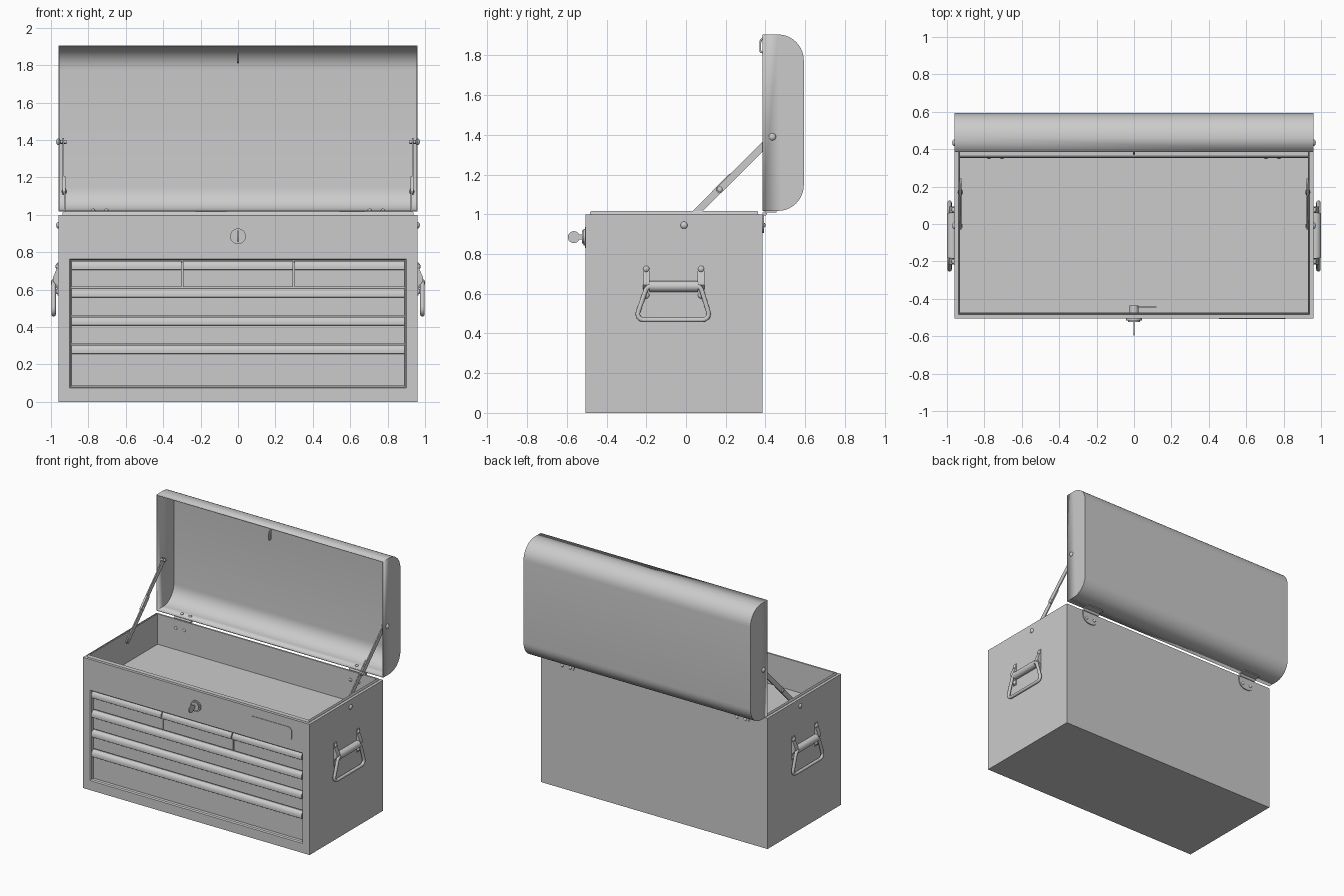
import bpy, bmesh, math
from mathutils import Vector, Matrix

if "Cube" in bpy.data.objects:
    bpy.data.objects.remove(bpy.data.objects["Cube"])


def finish(name, bm, recalc=True):
    if recalc:
        bmesh.ops.recalc_face_normals(bm, faces=bm.faces)
    me = bpy.data.meshes.new(name)
    bm.to_mesh(me)
    bm.free()
    ob = bpy.data.objects.new(name, me)
    bpy.context.collection.objects.link(ob)
    return ob


def fillet(pts, n=6):
    """Closed 2D outline from (u, v, radius) corners."""
    out = []
    for i, (u, v, r) in enumerate(pts):
        p = Vector((u, v))
        if r == 0:
            out.append(p)
            continue
        a = p + (Vector(pts[i - 1][:2]) - p).normalized() * r
        b = p + (Vector(pts[(i + 1) % len(pts)][:2]) - p).normalized() * r
        c, d = a.lerp(p, .552), b.lerp(p, .552)
        for k in range(n + 1):
            t = k / n
            s = 1 - t
            out.append(a * s**3 + c * 3 * s * s * t + d * 3 * s * t * t + b * t**3)
    return out


def prism(name, pts, lo, hi, axis='x', open_at=None):
    """Extrude an outline along x (points are y,z) or y (points are x,z)."""
    bm = bmesh.new()
    put = (lambda p, h: (h, p[0], p[1])) if axis == 'x' else (lambda p, h: (p[0], h, p[1]))
    a = [bm.verts.new(put(p, lo)) for p in pts]
    b = [bm.verts.new(put(p, hi)) for p in pts]
    bm.faces.new(a)
    bm.faces.new(b[::-1])
    n = len(pts)
    sides = [bm.faces.new((a[i], b[i], b[(i + 1) % n], a[(i + 1) % n])) for i in range(n)]
    bmesh.ops.recalc_face_normals(bm, faces=bm.faces)
    if open_at is not None:
        bmesh.ops.delete(bm, geom=[sides[open_at]], context='FACES_ONLY')
    return finish(name, bm, False)


def box(name, x0, x1, y0, y1, z0, z1):
    return prism(name, [(y0, z0), (y1, z0), (y1, z1), (y0, z1)], x0, x1)


def rod(name, p, q, r, seg=24):
    p, q = Vector(p), Vector(q)
    d = q - p
    bm = bmesh.new()
    m = Matrix.Translation((p + q) / 2) @ d.to_track_quat('Z', 'Y').to_matrix().to_4x4()
    bmesh.ops.create_cone(bm, cap_ends=True, segments=seg, radius1=r, radius2=r, depth=d.length, matrix=m)
    return finish(name, bm)


def rivet(name, p, axis, r=.018, h=.012):
    """Flattened dome centred on a surface."""
    s = [h if a == axis else r for a in 'xyz']
    bm = bmesh.new()
    bmesh.ops.create_uvsphere(bm, u_segments=16, v_segments=10, radius=1,
                              matrix=Matrix.Translation(p) @ Matrix.Diagonal((*s, 1)))
    return finish(name, bm)


def bar(name, p, q, x, w=.036, t=.008):
    """Flat bar in the side plane between two (y, z) points."""
    p, q = Vector(p), Vector(q)
    d = (q - p).normalized()
    n = Vector((-d.y, d.x)) * w / 2
    e = d * w / 2
    pts = [p - e + n, q + e + n, q + e - n, p - e - n]
    return prism(name, fillet([(*c, w * .4) for c in pts], 4), x - t / 2, x + t / 2)


def wire(name, pts, r, cyclic=True):
    cu = bpy.data.curves.new(name, 'CURVE')
    cu.dimensions = '3D'
    cu.bevel_depth = r
    cu.bevel_resolution = 3
    cu.use_fill_caps = True
    sp = cu.splines.new('POLY')
    sp.points.add(len(pts) - 1)
    for c, p in zip(sp.points, pts):
        c.co = (*p, 1)
    sp.use_cyclic_u = cyclic
    ob = bpy.data.objects.new(name, cu)
    bpy.context.collection.objects.link(ob)


# chest body: outer walls, raised rim, tray and recessed drawer opening
W, F, B = .96, -.505, .385
bm = bmesh.new()


def loft(loops):
    rows = [[bm.verts.new(p) for p in l] for l in loops]
    faces = [[bm.faces.new((a[i], a[(i + 1) % 4], b[(i + 1) % 4], b[i])) for i in range(4)]
             for a, b in zip(rows, rows[1:])]
    return rows, faces


def level(i, z):
    x, y0, y1 = W - i, F + i, B - i
    return [(-x, y0, z), (x, y0, z), (x, y1, z), (-x, y1, z)]


def front(x, z0, z1, y):
    return [(-x, y, z0), (x, y, z0), (x, y, z1), (-x, y, z1)]


rows, faces = loft([level(0, 0), level(0, 1), level(.021, 1), level(.023, 1.012),
                    level(.027, 1.017), level(.031, 1.012), level(.031, .78)])
bm.faces.new(rows[0][::-1])
bm.faces.new(rows[-1])
bm.faces.remove(faces[0][0])
rows, _ = loft([front(W, 0, 1, F), front(.9, .073, .765, F), front(.893, .08, .758, F + .008),
                front(.893, .08, .758, F + .035)])
bm.faces.new(rows[-1])
bmesh.ops.remove_doubles(bm, verts=bm.verts, dist=1e-5)
finish('chest_body', bm)

# drawers with rolled pull along the top edge
def drawer(name, x0, x1, z0, z1):
    f, o, h = -.479, -.503, .045
    pull = [(f + (o - f) * math.sin(t), z1 - h * .75 * (1 - math.cos(t)))
            for t in (math.pi / 2 * k / 8 for k in range(9))]
    prism(name, [(-.468, z0), (-.468, z1)] + pull +
          [(o, z1 - h), (o + .004, z1 - h - .003), (f, z1 - h + .004), (f, z0)], x0, x1)


for i, x in enumerate((-.595, 0, .595)):
    drawer(f'small_drawer_{i + 1}', x - .294, x + .294, .613, .754)
for i, (z0, z1) in enumerate(((.462, .605), (.312, .455), (.084, .304))):
    drawer(f'wide_drawer_{i + 1}', -.889, .889, z0, z1)

# front plate
prism('front_plate', fillet([(.455, .83, .03), (.81, .83, .03), (.81, .935, .03), (.455, .935, .03)]),
      F - .004, F + .002, 'y')

# lock, key and cam
rod('lock_flange', (0, F, .885), (0, F - .01, .885), .042, 32)
rod('lock_face', (0, F, .885), (0, F - .018, .885), .033, 32)
rod('lock_barrel', (0, F, .885), (0, -.435, .885), .025)
box('lock_cam', -.02, .12, -.447, -.441, .868, .902)
rod('key_bow', (-.004, -.565, .885), (.004, -.565, .885), .03)
box('key_shank', -.004, .004, -.545, -.515, .873, .897)

# lid: rounded shell open toward the front
lid = prism('lid', fillet([(B, 1.017, 0), (.593, 1.017, .13), (.593, 1.905, .13), (B, 1.905, 0)], 10),
            -W, W, open_at=-1)
m = lid.modifiers.new('thickness', 'SOLIDIFY')
m.thickness = .008
m.offset = -1

# lid catch loop
catch = fillet([(.374, 1.815, .01), (.398, 1.815, .01), (.398, 1.895, .005), (.374, 1.875, .01)], 4)
wire('lid_catch', [(0, *p) for p in catch], .005)

for s in (-1, 1):
    side = 'right' if s > 0 else 'left'
    # lid stay
    bar(side + '_stay_lower', (-.01, .945), (.225, 1.185), s * .925)
    bar(side + '_stay_upper', (.17, 1.125), (.435, 1.39), s * .934)
    rivet(side + '_stay_joint', (s * .929, .17, 1.125), 'x', .018, .014)
    for part, y, z in (('body', -.01, .945), ('lid', .435, 1.39)):
        rivet(f'{side}_stay_{part}_rivet', (s * W, y, z), 'x')
        rod(f'{side}_stay_{part}_pin', (s * .918, y, z), (s * W, y, z), .01, 12)
    # carrying handle
    bail = fillet([(-.255, .468, .045), (.125, .468, .045), (.072, .64, .025), (-.195, .64, .025)])
    wire(side + '_handle_bail', [(s * .986, *p) for p in bail], .012)
    rod(side + '_handle_grip', (s * .972, -.183, .637), (s * .972, .06, .637), .028)
    for k, y in (('front', -.2), ('rear', .076)):
        strap = [(W, .57), (W, .745), (.966, .745), (.967, .715), (.99, .665), (.99, .645), (.967, .62), (.966, .57)]
        prism(f'{side}_{k}_handle_strap', [(s * u, v) for u, v in strap], y - .017, y + .017, 'y')
        for z in (.725, .592):
            rivet(f'{side}_{k}_handle_rivet', (s * .965, y, z), 'x', .016, .011)
    # hinge
    x = s * .74
    leaf = [(x - .07, .995, 0), (x + .07, .995, 0), (x + .07, .905, .06), (x - .07, .905, .06)]
    prism(side + '_hinge_leaf', fillet(leaf), B, B + .007, 'y')
    box(side + '_hinge_lid_leaf', x - .07, x + .07, .4, .455, 1.01, 1.018)
    rod(side + '_hinge_knuckle', (x - .07, .396, 1.004), (x + .07, .396, 1.004), .011, 16)
    for d in (-.035, .035):
        rivet(side + '_hinge_rivet', (x + d, B + .007, .945), 'y', .012, .008)
        rivet(side + '_hinge_inner_rivet', (x + d, .354, .945), 'y', .012, .006)
        rivet(side + '_hinge_lid_rivet', (x + d, .43, 1.025), 'z', .012, .008)

# smooth curved surfaces, keep edges crisp
bpy.ops.object.select_all(action='DESELECT')
for ob in bpy.context.scene.objects:
    if ob.type == 'MESH':
        ob.select_set(True)
        bpy.context.view_layer.objects.active = ob
bpy.ops.object.shade_smooth_by_angle(angle=math.radians(32))
